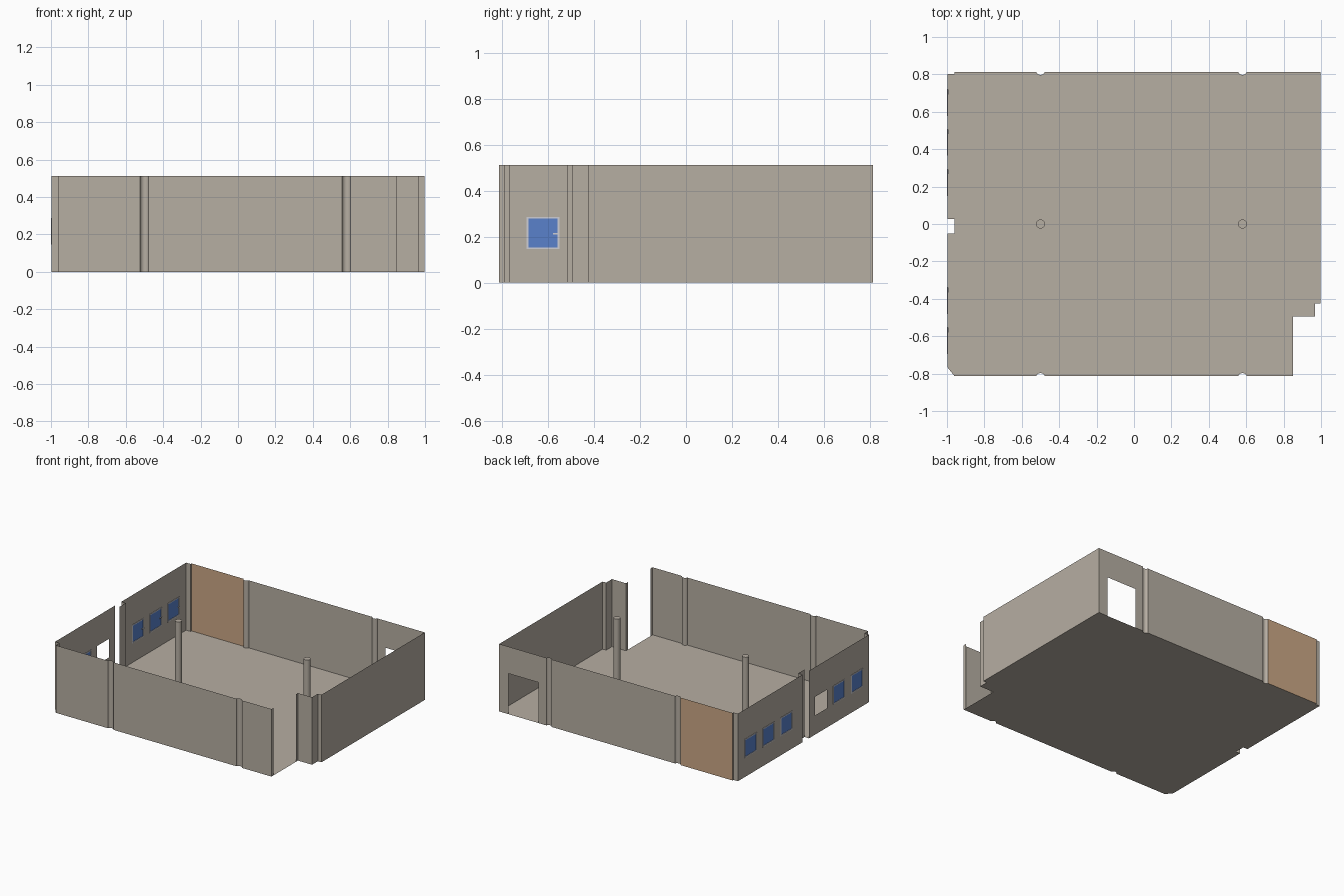
import bpy, bmesh, math

if "Cube" in bpy.data.objects:
    bpy.data.objects.remove(bpy.data.objects["Cube"])

H = 0.512                       # wall height
XL, XR, Y = -0.997, 0.998, 0.813
COLS = (-0.5, 0.58)             # column rows
R, OFF = 0.024, 0.008           # column radius, offset of wall columns outside the wall line
HALF = math.sqrt(R * R - OFF * OFF)


def material(name, rgb):
    m = bpy.data.materials.new(name)
    m.diffuse_color = (*rgb, 1)
    m.use_nodes = True
    m.node_tree.nodes["Principled BSDF"].inputs["Base Color"].default_value = m.diffuse_color
    return m


PLASTER = material("warm_grey_plaster", (0.47, 0.425, 0.365))
ORANGE = material("tan_panel", (0.60, 0.39, 0.235))
GLASS = material("blue_glass", (0.10, 0.22, 0.60))
FRAME = material("pale_frame", (0.62, 0.62, 0.66))


def make(name, bm, mat, smooth=False):
    bmesh.ops.remove_doubles(bm, verts=bm.verts, dist=1e-5)
    me = bpy.data.meshes.new(name)
    bm.to_mesh(me)
    bm.free()
    for p in me.polygons:
        p.use_smooth = smooth
    me.materials.append(mat)
    ob = bpy.data.objects.new(name, me)
    bpy.context.collection.objects.link(ob)
    return ob


def sheet(name, path, mat=PLASTER, smooth=False):
    """Thin wall standing on a plan polyline."""
    bm = bmesh.new()
    for (x0, y0), (x1, y1) in zip(path, path[1:]):
        bm.faces.new([bm.verts.new(c) for c in
                      ((x0, y0, 0), (x1, y1, 0), (x1, y1, H), (x0, y0, H))])
    return make(name, bm, mat, smooth)


def pierced(name, axis, const, a, b, holes):
    """Thin wall along an axis with rectangular holes (u0, u1, z0, z1)."""
    us = sorted({a, b, *[v for h in holes for v in h[:2]]})
    zs = sorted({0, H, *[v for h in holes for v in h[2:]]})
    bm = bmesh.new()
    for u0, u1 in zip(us, us[1:]):
        for z0, z1 in zip(zs, zs[1:]):
            u, z = (u0 + u1) / 2, (z0 + z1) / 2
            if any(h[0] < u < h[1] and h[2] < z < h[3] for h in holes):
                continue
            quad = ((u0, z0), (u1, z0), (u1, z1), (u0, z1))
            bm.faces.new([bm.verts.new((p, const, q) if axis == 'x' else (const, p, q))
                          for p, q in quad])
    return make(name, bm, PLASTER)


def add_box(bm, lo, hi):
    r = bmesh.ops.create_cube(bm, size=1)
    for v in r["verts"]:
        v.co = [(l + h) / 2 + c * (h - l) for l, h, c in zip(lo, hi, v.co)]


def recess(cx, side, n=12):
    """Arc of a wall column bulging into the room, left to right."""
    t0 = math.acos(HALF / R)
    pts = []
    for i in range(n + 1):
        t = math.pi - t0 - (math.pi - 2 * t0) * i / n
        pts.append((cx + R * math.cos(t), side * (Y + OFF - R * math.sin(t))))
    return pts


# floor following the wall outline
front = [p for c in COLS for p in recess(c, -1)]
back = [p for c in COLS for p in recess(c, 1)]
outline = ([(-0.96, -Y)] + front + [(0.85, -Y), (0.85, -0.495), (0.968, -0.495),
           (0.968, -0.425), (XR, -0.425), (XR, Y)] + back[::-1] +
           [(-0.96, Y), (-0.96, 0.802), (XL, 0.802), (XL, 0.027), (-0.96, 0.027),
            (-0.96, -0.05), (XL, -0.05), (XL, -0.767), (-0.96, -0.767)])
bm = bmesh.new()
face = bm.faces.new([bm.verts.new((x, y, 0)) for x, y in outline])
bmesh.ops.triangulate(bm, faces=[face])
make("floor", bm, PLASTER)

# columns half sunk in the walls, and free-standing ones
for i, cx in enumerate(COLS):
    for side, label in ((-1, "front"), (1, "back")):
        sheet(f"{label}_wall_column_{i + 1}", recess(cx, side), smooth=True)
    bpy.ops.mesh.primitive_cylinder_add(vertices=32, radius=R, depth=H, location=(cx, 0, H / 2))
    col = bpy.context.object
    col.name = f"inner_column_{i + 1}"
    col.data.materials.append(PLASTER)
    bpy.ops.object.shade_smooth_by_angle(angle=math.radians(35))

# front wall between columns
c0, c1 = COLS
sheet("front_wall_left", [(XL, -0.767), (-0.96, -0.767), (-0.96, -Y), (c0 - HALF, -Y)])
sheet("front_wall_middle", [(c0 + HALF, -Y), (c1 - HALF, -Y)])
sheet("front_wall_right", [(c1 + HALF, -Y), (0.85, -Y), (0.85, -0.79)])

# right wall with stepped corner beside the wide opening
sheet("right_wall", [(0.85, -0.517), (0.85, -0.495), (0.968, -0.495), (0.968, -0.425),
                     (XR, -0.425), (XR, Y)])

# back wall: tan panel, plain stretch, doorway
sheet("back_corner", [(XL, 0.802), (-0.96, 0.802), (-0.96, Y)])
sheet("back_tan_panel", [(-0.96, Y), (c0 - HALF, Y)], ORANGE)
sheet("back_wall_middle", [(c0 + HALF, Y), (c1 - HALF, Y)])
pierced("back_wall_doorway", 'x', Y, c1 + HALF, XR, [(0.67, 0.922, 0, 0.308)])

# left wall with window openings (one left unglazed) and a small pocket
Z0, Z1, W = 0.146, 0.287, 0.143
starts = [0.578, 0.365, 0.151, -0.267, -0.48, -0.694]
holes = [(s, s + W, Z0, Z1) for s in starts]
pierced("left_wall_back", 'y', XL, 0.027, 0.802, holes[:3])
pierced("left_wall_front", 'y', XL, -0.767, -0.05, holes[3:])
sheet("left_wall_pocket", [(XL, 0.027), (-0.96, 0.027), (-0.96, -0.05)])

# windows: frame, pane and handle
F, T = 0.008, 0.003
for i, s in enumerate(st for st in starts if st != -0.267):
    e = s + W
    bm = bmesh.new()
    for y0, y1, z0, z1 in ((s, e, Z0, Z0 + F), (s, e, Z1 - F, Z1),
                           (s, s + F, Z0 + F, Z1 - F), (e - F, e, Z0 + F, Z1 - F)):
        add_box(bm, (XL - T, y0, z0), (XL + T, y1, z1))
    make(f"window_frame_{i + 1}", bm, FRAME)
    bm = bmesh.new()
    bm.faces.new([bm.verts.new((XL, y, z)) for y, z in
                  ((s + F, Z0 + F), (e - F, Z0 + F), (e - F, Z1 - F), (s + F, Z1 - F))])
    make(f"window_pane_{i + 1}", bm, GLASS)
    bm = bmesh.new()
    add_box(bm, (XL + T, e - 0.028, 0.21), (XL + T + 0.003, e - 0.002, 0.217))
    make(f"window_handle_{i + 1}", bm, FRAME)
